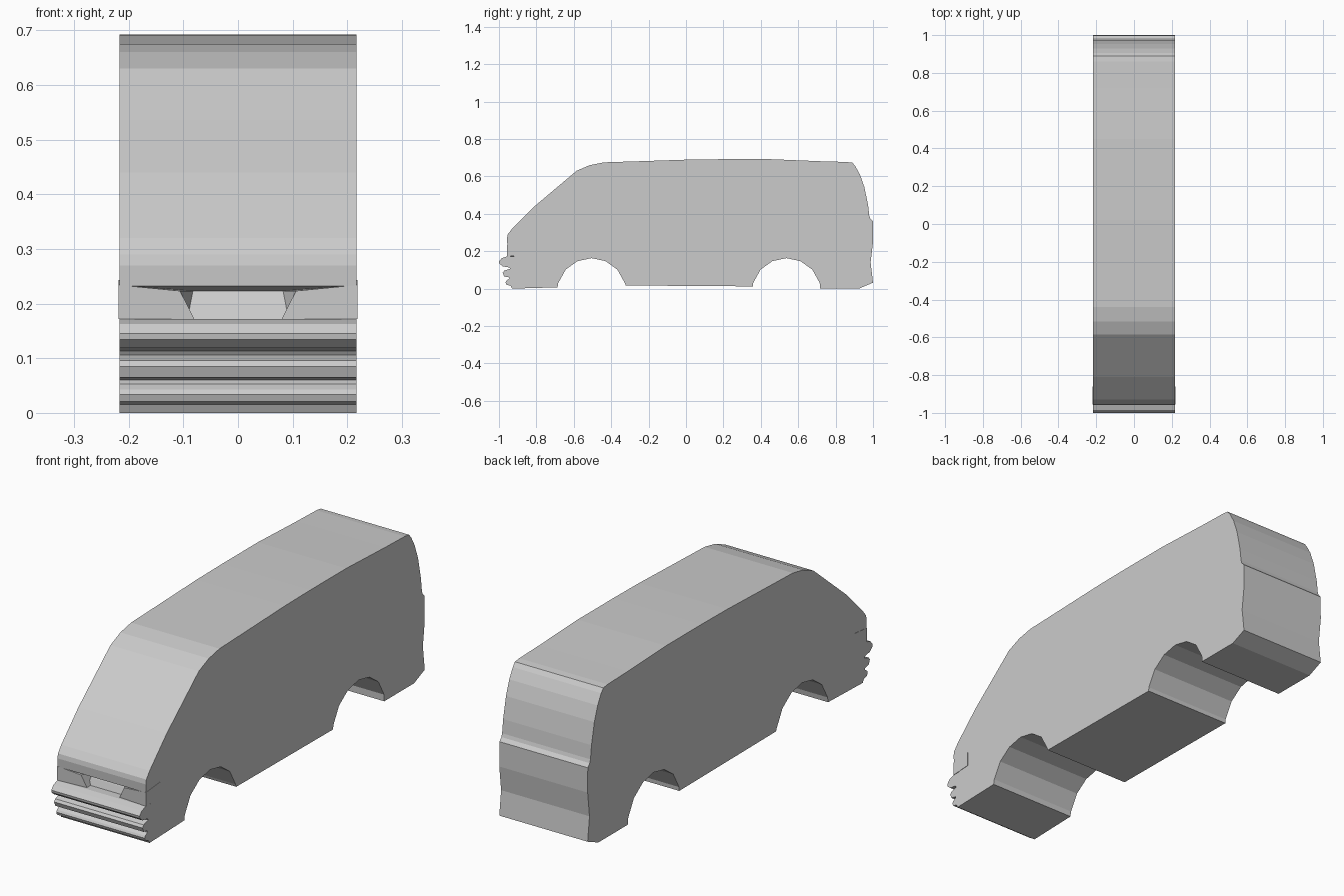
import bpy, bmesh

if "Cube" in bpy.data.objects:
    bpy.data.objects.remove(bpy.data.objects["Cube"])

HALF_W = 0.217


def make_object(name, bm):
    bmesh.ops.recalc_face_normals(bm, faces=bm.faces)
    mesh = bpy.data.meshes.new(name)
    bm.to_mesh(mesh)
    bm.free()
    obj = bpy.data.objects.new(name, mesh)
    bpy.context.collection.objects.link(obj)
    return obj


def extrude_profile(name, points, half_width):
    """Side profile (y, z) extruded across x."""
    bm = bmesh.new()
    face = bm.faces.new([bm.verts.new((-half_width, y, z)) for y, z in points])
    new = bmesh.ops.extrude_face_region(bm, geom=[face], use_keep_orig=True)["geom"]
    bmesh.ops.translate(bm, vec=(2 * half_width, 0, 0),
                        verts=[v for v in new if isinstance(v, bmesh.types.BMVert)])
    return make_object(name, bm)


def arch(center):
    """Faceted wheel arch, front to rear."""
    half = [(0.178, 0.03), (0.138, 0.102), (0.075, 0.147)]
    return ([(center - d, z) for d, z in half] + [(center, 0.163)]
            + [(center + d, z) for d, z in reversed(half)])


# Body: underside with wheel arches
underside = ([(-0.93, 0), (-0.687, 0.007)] + arch(-0.505)
             + [(-0.322, 0.017), (0.357, 0.012)] + arch(0.537) + [(0.716, 0), (0.925, 0)])
# Body: tail, roof, sloped windscreen
tail = [(1, 0.032), (0.987, 0.14), (1, 0.25), (0.999, 0.36), (0.985, 0.375),
        (0.98, 0.39), (0.973, 0.45), (0.953, 0.545), (0.93, 0.61), (0.905, 0.655), (0.89, 0.673)]
roof = [(0.86, 0.677), (0.72, 0.681), (0.45, 0.692), (0.2, 0.692), (0.02, 0.69),
        (-0.22, 0.682), (-0.44, 0.675), (-0.515, 0.66), (-0.585, 0.63),
        (-0.695, 0.537), (-0.81, 0.44), (-0.93, 0.32), (-0.953, 0.29), (-0.957, 0.27)]
# Body: grille slot and ribbed bumper
nose = [(-0.955, 0.232), (-0.90, 0.223), (-0.91, 0.2), (-0.92, 0.172), (-0.957, 0.172),
        (-0.985, 0.163), (-1, 0.145), (-0.998, 0.134), (-0.98, 0.119), (-0.945, 0.113),
        (-0.94, 0.106), (-0.972, 0.096), (-0.98, 0.085), (-0.972, 0.065), (-0.945, 0.06),
        (-0.945, 0.053), (-0.96, 0.043), (-0.965, 0.034), (-0.96, 0.021), (-0.938, 0.015)]
extrude_profile("van_body", underside + tail + roof + nose, HALF_W)

# Headlights: tapered blocks filling the ends of the slot, wrapping the corners
for side, label in ((-1, "left"), (1, "right")):
    bm = bmesh.new()
    outer = HALF_W + 0.0015
    front = [(0.08, -0.945, 0.172), (outer, -0.956, 0.172), (outer, -0.956, 0.234), (0.106, -0.95, 0.223)]
    back = [(0.08, -0.895, 0.172), (outer, -0.86, 0.178), (outer, -0.86, 0.243), (0.08, -0.895, 0.223)]
    f, b = ([bm.verts.new((side * x, y, z)) for x, y, z in ring] for ring in (front, back))
    bm.faces.new(f)
    bm.faces.new(b)
    for i in range(4):
        j = (i + 1) % 4
        bm.faces.new((f[i], f[j], b[j], b[i]))
    make_object("headlight_" + label, bm)
